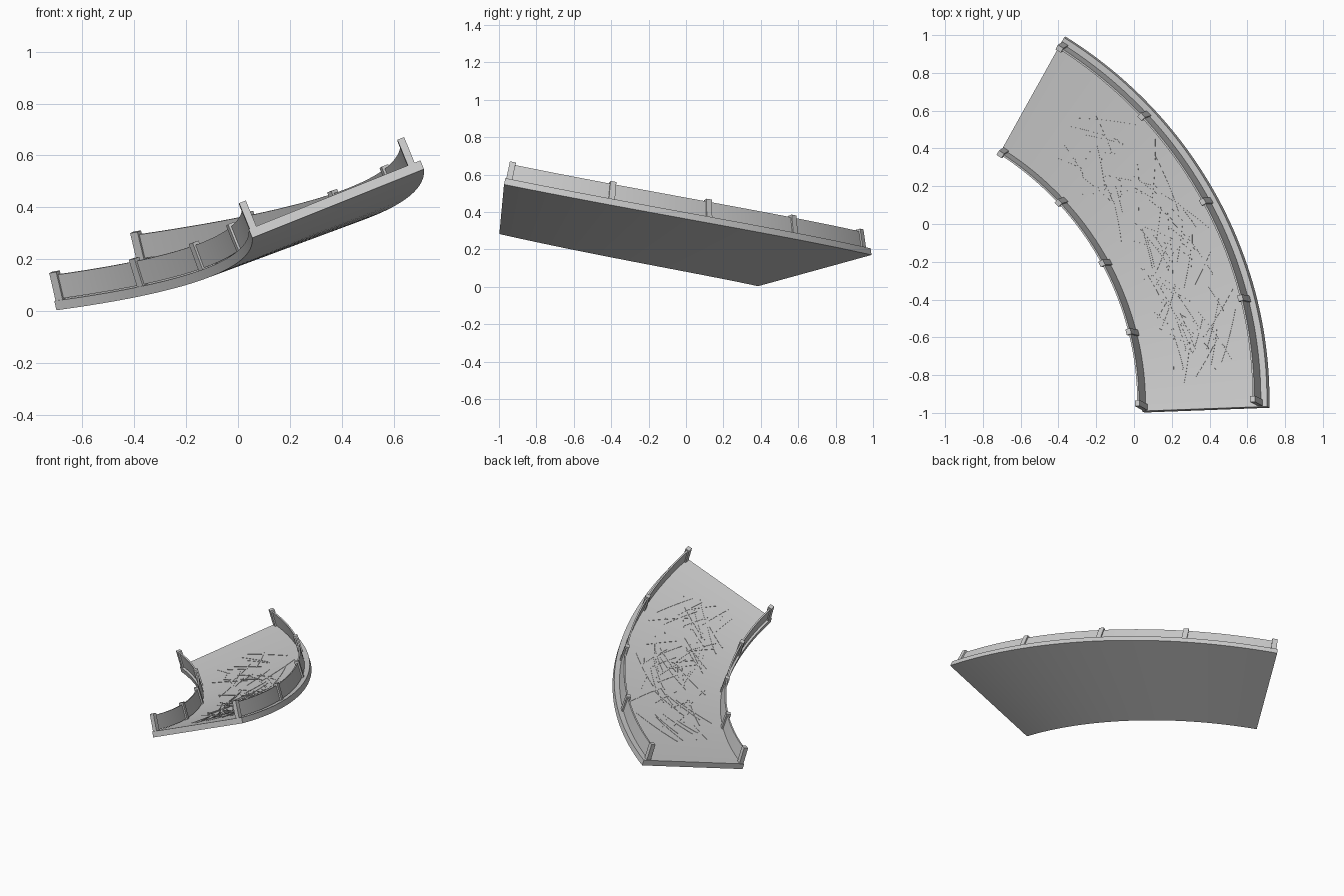
import bpy, bmesh, math, random
from mathutils import Vector

if "Cube" in bpy.data.objects:
    bpy.data.objects.remove(bpy.data.objects["Cube"])

random.seed(7)
CENTRE = Vector((-1.50, -1.045))
WIDTH, THICK = 0.715, 0.037
# underside corners at the near (front) end and the far end
INNER = (Vector((0.055, -0.998, 0.282)), Vector((-0.700, 0.385, 0.003)))
OUTER = (Vector((0.717, -0.973, 0.547)), Vector((-0.362, 0.992, 0.170)))
SAG = 0.021


def edge(ends, t):
    """Point on a sagging, descending arc between two corners."""
    polar = []
    for p in ends:
        d = p.xy - CENTRE
        polar.append((d.length, math.atan2(d.y, d.x)))
    r = polar[0][0] * (1 - t) + polar[1][0] * t
    a = polar[0][1] * (1 - t) + polar[1][1] * t
    z = ends[0].z * (1 - t) + ends[1].z * t - 4 * SAG * t * (1 - t)
    return Vector((CENTRE.x + r * math.cos(a), CENTRE.y + r * math.sin(a), z))


def track(t, d, h):
    """t along the curve, d across from the inner edge, h above the underside."""
    def base(t):
        return edge(INNER, t).lerp(edge(OUTER, t), d / WIDTH)
    across = edge(OUTER, t) - edge(INNER, t)
    along = base(t + 0.01) - base(t - 0.01)
    return base(t) + across.cross(along).normalized() * h


def sweep(bm, path, half):
    """Sweep a rectangle given per step as four points."""
    rings = [[bm.verts.new(p) for p in path(i)] for i in range(half + 1)]
    for a, b in zip(rings, rings[1:]):
        for k in range(4):
            n = (k + 1) % 4
            bm.faces.new((a[k], a[n], b[n], b[k]))
    bm.faces.new(rings[0][::-1])
    bm.faces.new(rings[-1])


def bar(bm, t0, t1, d0, d1, h0, h1, steps):
    def ring(i):
        t = t0 + (t1 - t0) * i / steps
        return [track(t, d, h) for d, h in ((d0, h0), (d1, h0), (d1, h1), (d0, h1))]
    sweep(bm, ring, steps)


def finish(name, bm):
    bmesh.ops.recalc_face_normals(bm, faces=bm.faces)
    mesh = bpy.data.meshes.new(name)
    bm.to_mesh(mesh)
    bm.free()
    ob = bpy.data.objects.new(name, mesh)
    bpy.context.collection.objects.link(ob)
    bpy.context.view_layer.objects.active = ob
    ob.select_set(True)
    bpy.ops.object.shade_smooth_by_angle(angle=math.radians(30))
    ob.select_set(False)


# banked, descending floor slab
bm = bmesh.new()
bar(bm, 0, 1, 0, WIDTH, 0, THICK, 48)
finish("track_floor", bm)

# side walls with evenly spaced posts
for side, d in (("inner", 0.018), ("outer", WIDTH - 0.038)):
    bm = bmesh.new()
    bar(bm, 0.005, 0.995, d - 0.005, d + 0.005, THICK + 0.004, THICK + 0.098, 48)
    finish(side + "_wall", bm)
    bm = bmesh.new()
    length = 1.75 if side == "inner" else 2.35
    w = 0.017 / length
    for i in range(5):
        t = w + 0.002 + i / 4 * (1 - 2 * w - 0.004)
        bar(bm, t - w, t + w, d - 0.014, d + 0.014, THICK - 0.005, THICK + 0.110, 1)
    finish(side + "_posts", bm)

# criss-cross score marks on the floor
bm = bmesh.new()
for i in range(75):
    t, d = random.uniform(0.12, 0.82), random.uniform(0.17, 0.55)
    ang = random.choice((-1, 1)) * random.uniform(0.1, 0.9)
    half = random.uniform(0.07, 0.17)
    dt, dd = half * math.cos(ang) / 2.05, half * math.sin(ang)
    side_t, side_d = -0.003 * math.sin(ang) / 2.05, 0.003 * math.cos(ang)

    def ring(k):
        s = k / 3 - 1
        tt = t + s * dt
        dc = min(max(d + s * dd, 0.07), 0.64)
        return [track(tt + q * side_t, dc + q * side_d, THICK + h)
                for q, h in ((-1, -0.003), (1, -0.003), (1, 0.002), (-1, 0.002))]
    sweep(bm, ring, 6)
finish("score_marks", bm)
